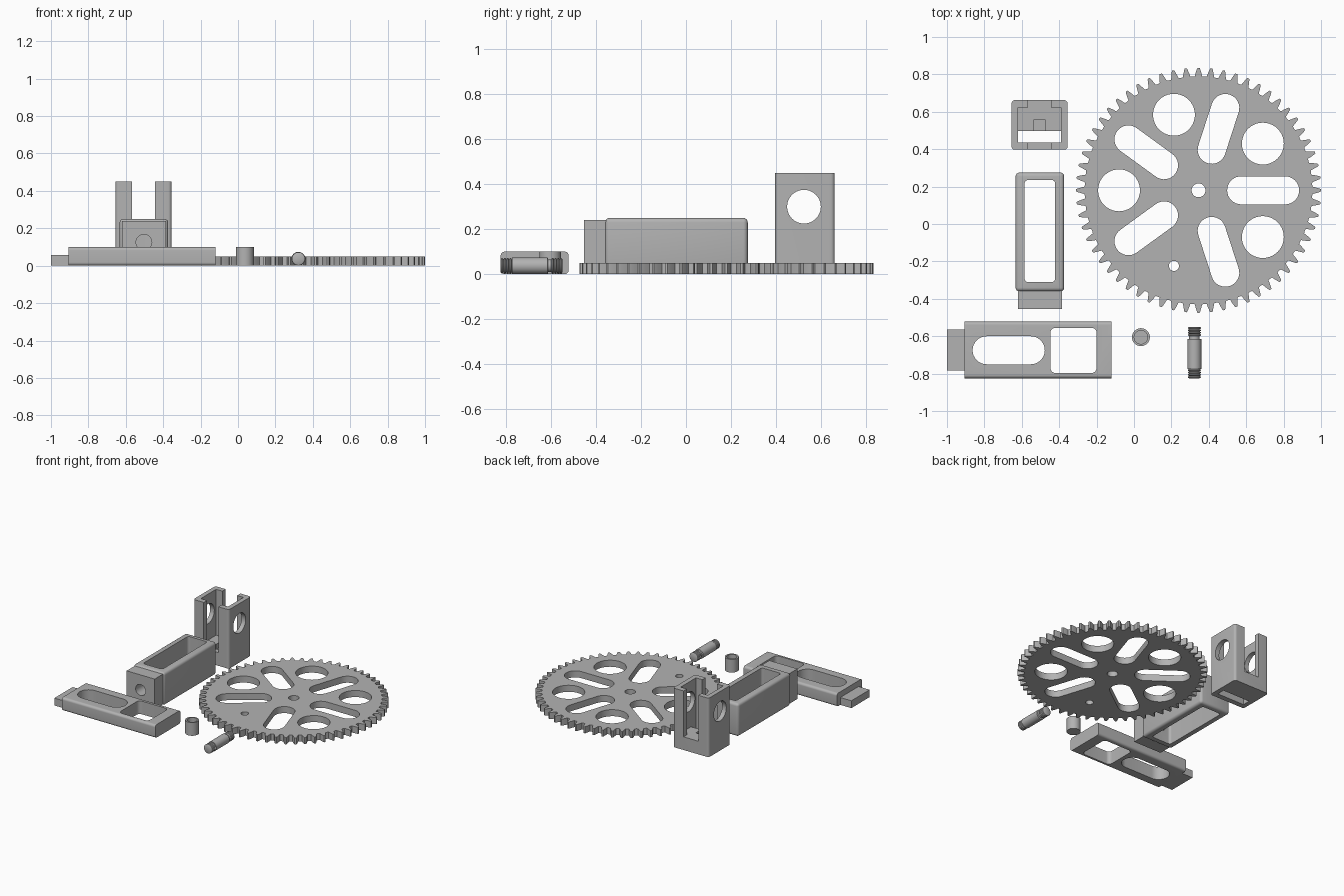
import bpy, bmesh, math
from mathutils import Matrix, Vector

cube = bpy.data.objects.get("Cube")
if cube:
    bpy.data.objects.remove(cube, do_unlink=True)

GREY = (0.45, 0.45, 0.45, 1)
grey = bpy.data.materials.new("plain grey")
grey.use_nodes = True
grey.diffuse_color = GREY
grey.node_tree.nodes["Principled BSDF"].inputs["Base Color"].default_value = GREY

ALONG_X = Matrix.Rotation(math.pi / 2, 4, 'Z') @ Matrix.Rotation(math.pi / 2, 4, 'X')  # (y, z) outlines
ALONG_Y = Matrix.Rotation(math.pi / 2, 4, 'X')  # (x, z) outlines, extruded to -y


def rounded(x0, x1, y0, y1, r, n=8):
    """Rounded rectangle outline; a large radius gives a slot or a circle."""
    pts = []
    corners = [(x1 - r, y1 - r), (x0 + r, y1 - r), (x0 + r, y0 + r), (x1 - r, y0 + r)]
    for k, (cx, cy) in enumerate(corners):
        for i in range(n + 1):
            a = (k + i / n) * math.pi / 2
            pts.append((cx + r * math.cos(a), cy + r * math.sin(a)))
    return pts


def circle(cx, cy, r):
    return rounded(cx - r, cx + r, cy - r, cy + r, r, 10)


def rect(x0, x1, y0, y1):
    return [(x0, y0), (x1, y0), (x1, y1), (x0, y1)]


def finish(name, bm):
    bmesh.ops.recalc_face_normals(bm, faces=bm.faces)
    mesh = bpy.data.meshes.new(name)
    bm.to_mesh(mesh)
    bm.free()
    mesh.materials.append(grey)
    ob = bpy.data.objects.new(name, mesh)
    bpy.context.collection.objects.link(ob)
    return ob


def prism(name, pts, lo, hi, matrix=Matrix()):
    """Extrude an outline from lo to hi along its normal."""
    bm = bmesh.new()
    verts = [bm.verts.new((x, y, lo)) for x, y in pts]
    bm.faces.new(verts)
    bmesh.ops.remove_doubles(bm, verts=bm.verts, dist=1e-5)
    top = bmesh.ops.extrude_face_region(bm, geom=bm.faces[:])["geom"]
    moved = [v for v in top if isinstance(v, bmesh.types.BMVert)]
    bmesh.ops.translate(bm, verts=moved, vec=(0, 0, hi - lo))
    bmesh.ops.transform(bm, matrix=matrix, verts=bm.verts)
    return finish(name, bm)


def select(ob):
    bpy.ops.object.select_all(action='DESELECT')
    ob.select_set(True)
    bpy.context.view_layer.objects.active = ob


def combine(ob, other, operation='DIFFERENCE'):
    mod = ob.modifiers.new("combine", 'BOOLEAN')
    mod.object, mod.operation, mod.solver = other, operation, 'EXACT'
    select(ob)
    bpy.ops.object.modifier_apply(modifier=mod.name)
    bpy.data.objects.remove(other, do_unlink=True)


def cut(ob, pts, lo, hi, matrix=Matrix()):
    combine(ob, prism("cutter", pts, lo, hi, matrix))


def smooth(ob):
    select(ob)
    bpy.ops.object.shade_smooth_by_angle(angle=math.radians(30))


def lathe(name, profile, matrix, steps=32):
    """Spin a closed (radius, height) profile about its axis."""
    bm = bmesh.new()
    verts = [bm.verts.new((r, 0, h)) for r, h in profile]
    edges = [bm.edges.new(p) for p in zip(verts, verts[1:])]
    bmesh.ops.spin(bm, geom=verts + edges, axis=(0, 0, 1), cent=(0, 0, 0),
                   angle=math.tau, steps=steps)
    bmesh.ops.remove_doubles(bm, verts=bm.verts, dist=1e-5)
    bmesh.ops.transform(bm, matrix=matrix, verts=bm.verts)
    return finish(name, bm)


# Gear wheel: toothed outline with slots and round holes
TEETH = 60
tooth = [(-0.5, 0.608), (-0.31, 0.61), (-0.23, 0.628), (-0.13, 0.648), (-0.08, 0.655),
         (0.08, 0.655), (0.13, 0.648), (0.23, 0.628), (0.31, 0.61)]
outline = []
for i in range(TEETH):
    for step, r in tooth:
        a = (i + step) * math.tau / TEETH
        outline.append((r * math.cos(a), r * math.sin(a)))
gear = prism("gear_wheel", outline, 0, 0.05)
for k in range(5):
    cut(gear, rounded(0.153, 0.538, -0.075, 0.075, 0.075), -0.1, 0.2,
        Matrix.Rotation(k * math.tau / 5, 4, 'Z'))
    hole = 0.027 if k == 3 else 0.112
    cut(gear, circle(0.425, 0, hole), -0.1, 0.2,
        Matrix.Rotation((k + 0.5) * math.tau / 5, 4, 'Z'))
cut(gear, circle(0, 0, 0.037), -0.1, 0.2)
gear.data.transform(Matrix.Translation((0.345, 0.18, 0)))
smooth(gear)

# Upright fork: hollow box, slotted front and back, pin hole through the sides
fork = prism("fork_housing", rounded(-0.655, -0.355, 0.397, 0.662, 0.018), 0, 0.45)
cut(fork, rect(-0.62, -0.39, 0.437, 0.622), 0.1, 0.6)
cut(fork, rect(-0.62, -0.39, 0.437, 0.497), -0.1, 0.2)
cut(fork, rect(-0.535, -0.475, 0.49, 0.56), 0.06, 0.2)
cut(fork, rect(-0.567, -0.443, 0.1, 0.6), -0.9, -0.1, ALONG_Y)
cut(fork, circle(0.525, 0.3, 0.075), -0.9, -0.1, ALONG_X)
smooth(fork)


def soften(ob, width):
    mod = ob.modifiers.new("round", 'BEVEL')
    mod.width, mod.segments = width, 4
    select(ob)
    bpy.ops.object.modifier_apply(modifier=mod.name)


# Open frame block with a bored nose
block = prism("frame_block", rect(-0.633, -0.373, -0.36, 0.275), 0, 0.25)
soften(block, 0.02)
nose = prism("nose", rect(-0.621, -0.384, -0.455, -0.33), 0.01, 0.24)
combine(block, nose, 'UNION')
cut(block, rounded(-0.585, -0.422, -0.31, 0.235, 0.018), -0.1, 0.4)
cut(block, circle(-0.503, 0.125, 0.042), 0.25, 0.6, ALONG_Y)
smooth(block)

# Slider arm: long edges rounded, slot, square window and end tongue
arm = prism("slider_arm", rounded(-0.825, -0.522, 0, 0.1, 0.018), -0.907, -0.12, ALONG_X)
tongue = prism("tongue", rect(-1, -0.89, -0.783, -0.563), 0, 0.056)
combine(arm, tongue, 'UNION')
cut(arm, rounded(-0.863, -0.477, -0.75, -0.6, 0.075), -0.1, 0.2)
cut(arm, rounded(-0.447, -0.2, -0.797, -0.555, 0.028), -0.1, 0.2)
smooth(arm)

# Spacer cup with a blind bore
spacer = lathe("spacer", [(0, 0), (0.048, 0), (0.048, 0.1), (0.036, 0.1), (0.036, 0.03), (0, 0.03)],
               Matrix.Translation((0.037, -0.605, 0)))
smooth(spacer)

# Threaded stud lying along y: plain shank with ridges at both ends
LENGTH, PITCH, RIDGES = 0.275, 0.0125, 4
half = [(0, 0), (0.028, 0)]
for i in range(RIDGES):
    h = i * PITCH
    half += [(0.035, h + 0.004), (0.035, h + 0.008), (0.028, h + PITCH)]
far_end = [(r, LENGTH - h) for r, h in reversed(half + [(0.028, 0.064), (0.037, 0.066)])]
profile = half + [(0.037, RIDGES * PITCH)] + far_end
stud = lathe("threaded_stud", profile,
             Matrix.Translation((0.323, -0.55 - LENGTH, 0.037)) @ Matrix.Rotation(-math.pi / 2, 4, 'X'))
smooth(stud)
